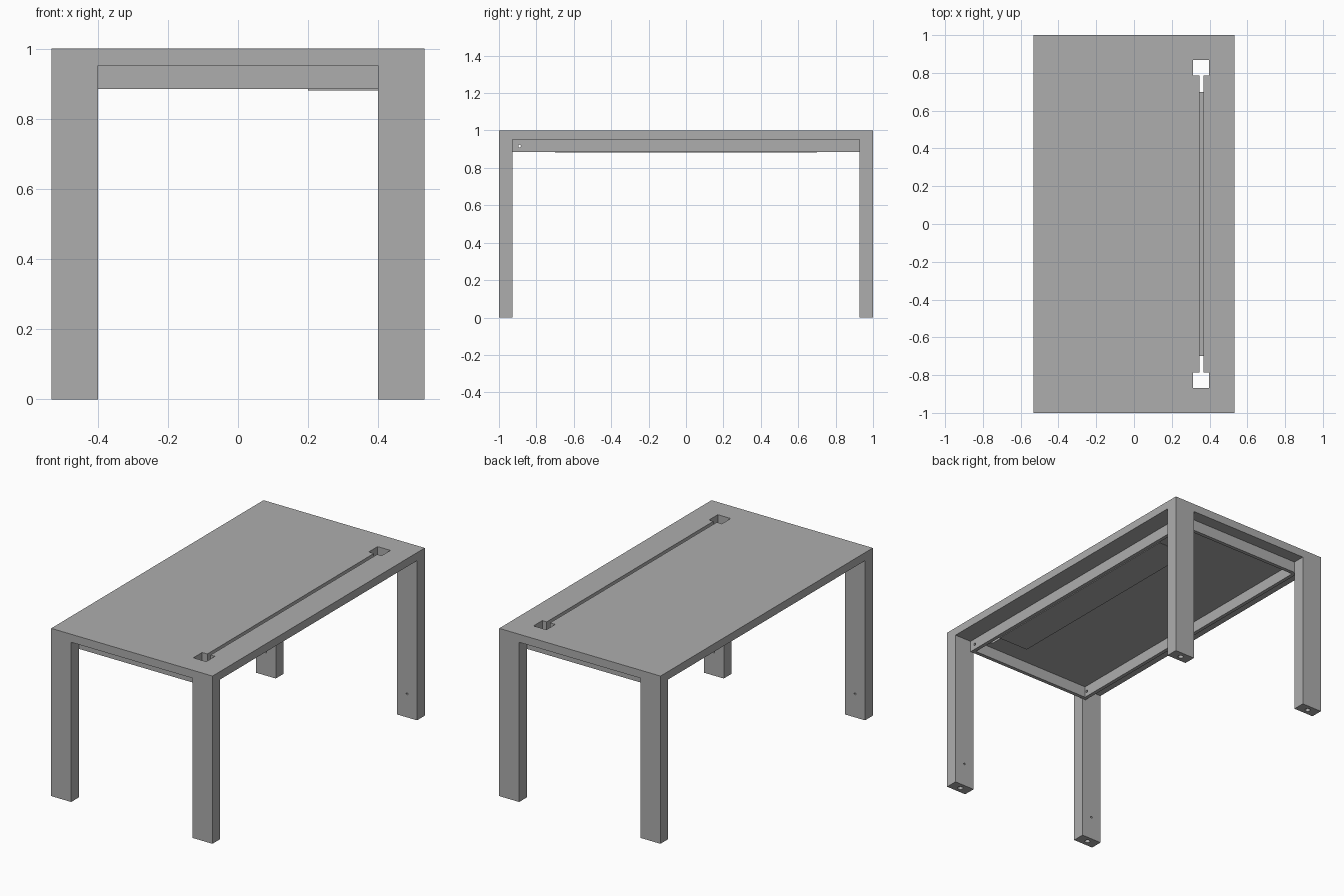
import bpy

cube = bpy.data.objects.get("Cube")
if cube:
    bpy.data.objects.remove(cube, do_unlink=True)

grey = bpy.data.materials.new("matt grey")
grey.use_nodes = True
colour = (0.42, 0.42, 0.42, 1)
grey.diffuse_color = colour
grey.node_tree.nodes["Principled BSDF"].inputs["Base Color"].default_value = colour


def box(name, x, y, z):
    """Box from (min, max) ranges on each axis."""
    ranges = (x, y, z)
    bpy.ops.mesh.primitive_cube_add(size=1, location=[(a + b) / 2 for a, b in ranges])
    ob = bpy.context.object
    ob.name = name
    ob.scale = [b - a for a, b in ranges]
    bpy.ops.object.transform_apply(location=False, rotation=False, scale=True)
    ob.data.materials.append(grey)
    return ob


def drill(name, radius, depth, location, rotation=(0, 0, 0)):
    bpy.ops.mesh.primitive_cylinder_add(vertices=16, radius=radius, depth=depth,
                                        location=location, rotation=rotation)
    ob = bpy.context.object
    ob.name = name
    ob.data.materials.append(grey)
    return ob


def cut(target, cutter):
    mod = target.modifiers.new("cut", "BOOLEAN")
    mod.operation = "DIFFERENCE"
    mod.solver = "EXACT"
    mod.object = cutter
    bpy.context.view_layer.objects.active = target
    bpy.ops.object.modifier_apply(modifier=mod.name)
    bpy.data.objects.remove(cutter, do_unlink=True)


W, L, T = 0.532, 1.0, 0.952      # half width, half length, underside height
LX, LY = 0.40, 0.927             # inner faces of the legs
RAIL = 0.885                     # lower edge of the rails
QUARTER = 1.5708

# Table top with cable slot and two square openings
top = box("table_top", (-W, W), (-L, L), (T, 1))
cut(top, box("slot_cutter", (0.347, 0.369), (-0.8, 0.8), (0.9, 1.1)))
for s in (-1, 1):
    ys = sorted((s * 0.785, s * 0.868))
    cut(top, box("opening_cutter", (0.313, 0.398), ys, (0.9, 1.1)))

# Legs with a foot socket and a small screw hole on the inner face
for sx, side in ((-1, "right"), (1, "left")):
    for sy, end in ((-1, "front"), (1, "back")):
        leg = box(f"{end}_{side}_leg", sorted((sx * LX, sx * W)),
                  sorted((sy * LY, sy * L)), (0, T))
        cx, cy = sx * (LX + W) / 2, sy * (LY + L) / 2
        cut(leg, drill("foot_cutter", 0.015, 0.06, (cx, cy, 0)))
        cut(leg, drill("screw_cutter", 0.006, 0.03, (cx, sy * LY, 0.14), (QUARTER, 0, 0)))

# Side rails, each with one small hole near the front
for sx, side in ((-1, "right"), (1, "left")):
    rail = box(f"{side}_rail", sorted((sx * LX, sx * 0.422)), (-LY, LY), (RAIL, T))
    cut(rail, drill("rail_cutter", 0.007, 0.1, (sx * 0.41, -0.89, 0.917), (0, QUARTER, 0)))

# End rails
for sy, end in ((-1, "front"), (1, "back")):
    box(f"{end}_rail", (-LX, LX), sorted((sy * 0.905, sy * LY)), (RAIL, T))

# Cable tray below the slot
box("cable_tray_floor", (0.2, 0.4), (-0.7, 0.7), (0.881, RAIL))
box("cable_tray_wall", (0.2, 0.204), (-0.7, 0.7), (RAIL, T))
